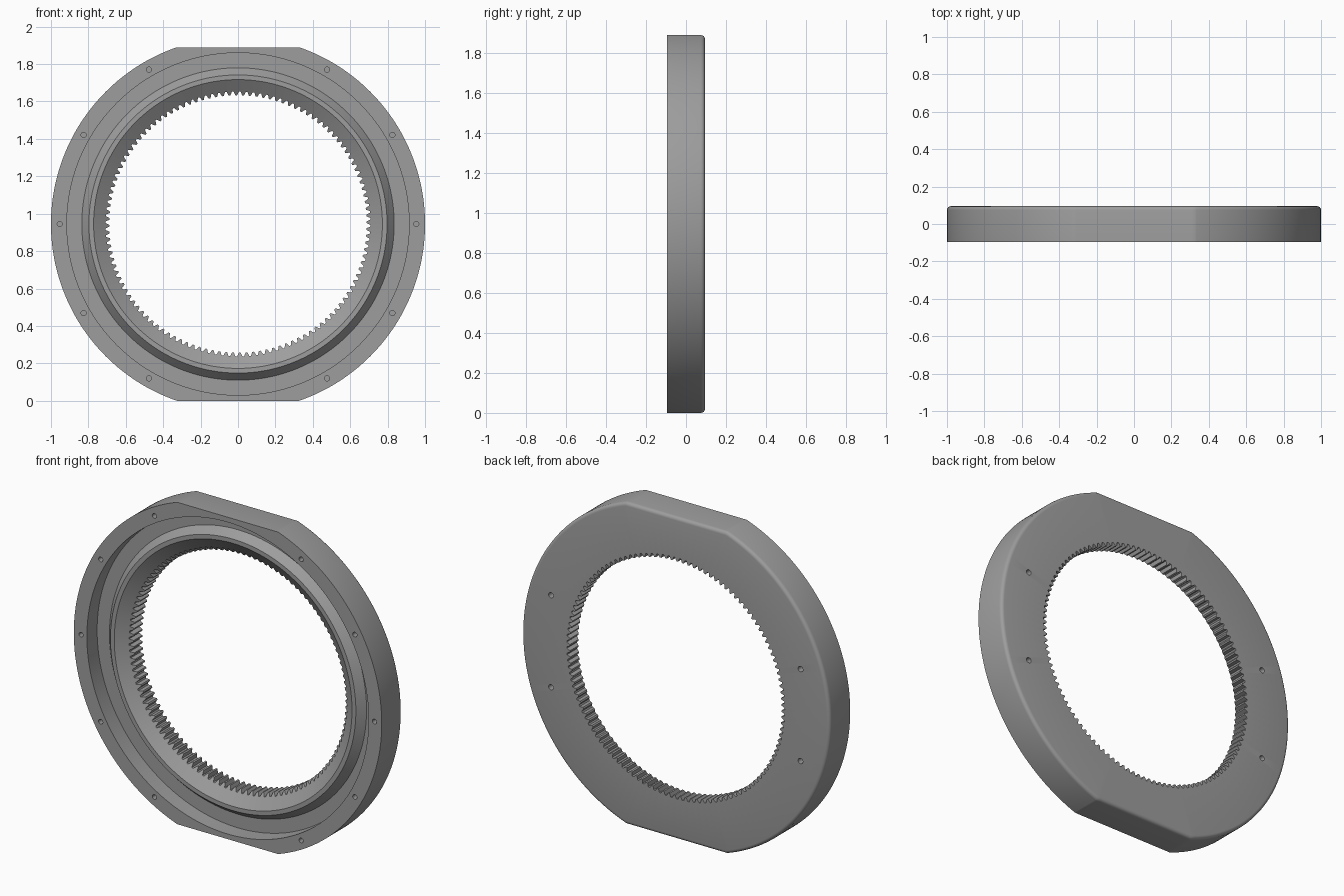
import bpy, bmesh, math

if "Cube" in bpy.data.objects:
    bpy.data.objects.remove(bpy.data.objects["Cube"])

TEETH = 120
N = TEETH * 4            # samples around the ring, four per tooth
CZ = 0.945               # height of the ring axis, also half height to the flats
FRONT, BACK = -0.095, 0.095
TIP, ROOT = 0.688, 0.708

grey = bpy.data.materials.new("machined grey")
grey.diffuse_color = (0.34, 0.34, 0.34, 1)
grey.use_nodes = True
grey.node_tree.nodes["Principled BSDF"].inputs["Base Color"].default_value = grey.diffuse_color


def snapped_angle(i, corner):
    """Sample angle, moved onto the flat's corner when it is the nearest one."""
    a = 2 * math.pi * i / N
    for c in (corner, math.pi - corner, math.pi + corner, 2 * math.pi - corner):
        if round(c / (2 * math.pi) * N) == i:
            return c
    return a


def outer(offset, y):
    """Round outline with a flat top and bottom, inset by an offset."""
    r, h = 1 - offset, CZ - offset
    corner = math.asin(h / r)
    pts = []
    for i in range(N):
        a = snapped_angle(i, corner)
        rad = min(r, h / max(abs(math.sin(a)), 1e-6))
        pts.append((rad * math.cos(a), y, CZ + rad * math.sin(a)))
    return pts


def ring(radius, y):
    """Loop whose radius, and depth if y is a function, may vary by sample."""
    pts = []
    for i in range(N):
        a = 2 * math.pi * (i + 0.5) / N
        r = radius(i) if callable(radius) else radius
        d = y(r) if callable(y) else y
        pts.append((r * math.cos(a), d, CZ + r * math.sin(a)))
    return pts


def tooth(i):
    return TIP if i % 4 < 2 else ROOT


def cone_y(r):
    """Depth of the funnel that leads from the lip into the teeth."""
    return -0.045 + (0.772 - r) / (0.772 - TIP) * 0.06


# Cross-section loops: rounded back edge, outside, front groove, lip, funnel, teeth
F = 0.02
loops = [outer(F * (1 - math.cos(t)), BACK - F * (1 - math.sin(t)))
         for t in (math.pi / 2 * k / 4 for k in range(4, -1, -1))]
loops += [outer(0, FRONT),
          ring(0.915, FRONT), ring(0.915, 0.0),
          ring(0.835, 0.0), ring(0.797, -0.045),
          ring(0.772, -0.045), ring(tooth, cone_y),
          ring(tooth, BACK)]

bm = bmesh.new()
rows = [[bm.verts.new(p) for p in pts] for pts in loops]
for k, row in enumerate(rows):
    nxt = rows[(k + 1) % len(rows)]
    for i in range(N):
        j = (i + 1) % N
        bm.faces.new((row[i], row[j], nxt[j], nxt[i]))
bmesh.ops.recalc_face_normals(bm, faces=bm.faces)
mesh = bpy.data.meshes.new("ring_gear")
bm.to_mesh(mesh)
bm.free()
mesh.materials.append(grey)
gear = bpy.data.objects.new("ring_gear", mesh)
bpy.context.collection.objects.link(gear)

# Blind screw holes: ten in the front rim, four in the back face
holes = [(0.953 * math.cos(math.radians(a)), 0.953 * math.sin(math.radians(a)), FRONT, 0.014)
         for a in range(0, 360, 30) if a not in (90, 270)]
holes += [(sx * 0.81, sz * 0.27, BACK, 0.016) for sx in (-1, 1) for sz in (-1, 1)]
bm = bmesh.new()
for x, z, y, r in holes:
    made = bmesh.ops.create_cone(bm, cap_ends=True, segments=16, radius1=r, radius2=r, depth=0.12)
    for v in made["verts"]:
        px, py, pz = v.co
        v.co = (x + px, y + pz, CZ + z - py)
bmesh.ops.recalc_face_normals(bm, faces=bm.faces)
cut_mesh = bpy.data.meshes.new("hole_cutter")
bm.to_mesh(cut_mesh)
bm.free()
cut_mesh.materials.append(grey)
cutter = bpy.data.objects.new("hole_cutter", cut_mesh)
bpy.context.collection.objects.link(cutter)
cutter.hide_render = True

mod = gear.modifiers.new("holes", "BOOLEAN")
mod.operation = "DIFFERENCE"
mod.solver = "EXACT"
mod.object = cutter
bpy.context.view_layer.objects.active = gear
gear.select_set(True)
bpy.ops.object.modifier_apply(modifier=mod.name)
bpy.data.objects.remove(cutter)
bpy.ops.object.shade_smooth_by_angle(angle=math.radians(30))
